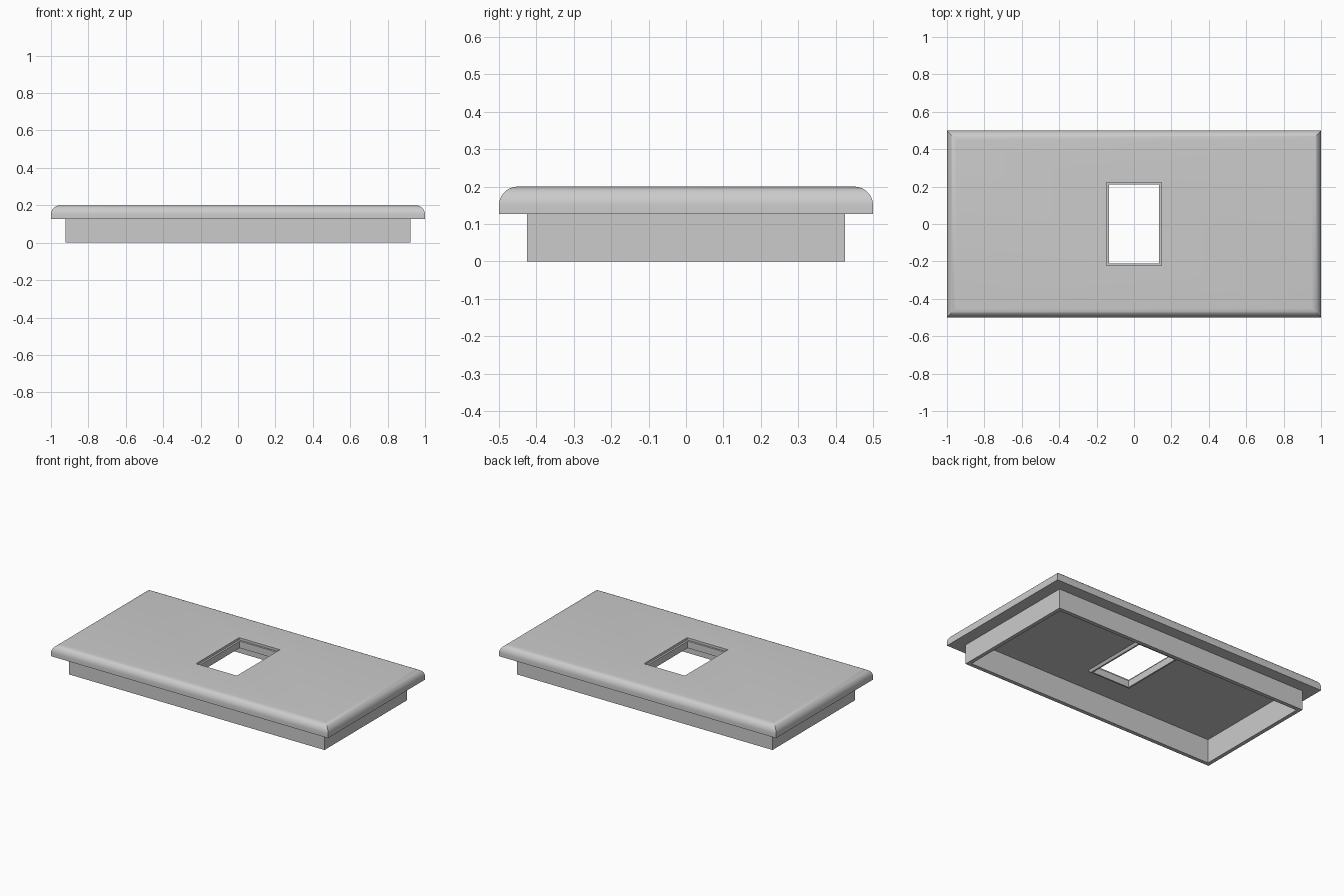
import bpy, bmesh, math

cube = bpy.data.objects.get("Cube")
if cube:
    bpy.data.objects.remove(cube, do_unlink=True)

grey = bpy.data.materials.new("plain grey")
grey.use_nodes = True
colour = (0.6, 0.6, 0.6, 1)
grey.diffuse_color = colour
grey.node_tree.nodes["Principled BSDF"].inputs["Base Color"].default_value = colour


def rect_loop(name, profile):
    """Sweep a closed profile of (half_x, half_y, z) around a mitred rectangle."""
    bm = bmesh.new()
    rings = [[bm.verts.new((sx * hx, sy * hy, z))
              for sx, sy in ((-1, -1), (1, -1), (1, 1), (-1, 1))]
             for hx, hy, z in profile]
    for i, a in enumerate(rings):
        b = rings[(i + 1) % len(rings)]
        for j in range(4):
            k = (j + 1) % 4
            bm.faces.new((a[j], a[k], b[k], b[j]))
    bmesh.ops.recalc_face_normals(bm, faces=bm.faces)
    mesh = bpy.data.meshes.new(name)
    bm.to_mesh(mesh)
    bm.free()
    mesh.materials.append(grey)
    ob = bpy.data.objects.new(name, mesh)
    bpy.context.collection.objects.link(ob)
    bpy.ops.object.select_all(action="DESELECT")
    ob.select_set(True)
    bpy.context.view_layer.objects.active = ob
    bpy.ops.object.shade_smooth_by_angle(angle=math.radians(30))
    return ob


TOP, UNDER, CEILING = 0.2, 0.127, 0.155
R = 0.05

# Lid: overhanging slab, rounded upper edge, stepped window through the middle
rounded = []
for i in range(9):
    a = math.radians(90 * i / 8)
    inset = R * (1 - math.cos(a))
    rounded.append((1 - inset, 0.5 - inset, TOP - R + R * math.sin(a)))
rect_loop("lid", [(0.897, 0.4, UNDER), (1, 0.5, UNDER)] + rounded + [
    (0.147, 0.222, TOP), (0.147, 0.222, 0.185),
    (0.135, 0.21, 0.185), (0.135, 0.21, CEILING), (0.897, 0.4, CEILING)])

# Skirt: thin wall below the lid
rect_loop("skirt", [(0.922, 0.425, 0), (0.922, 0.425, UNDER),
                    (0.897, 0.4, UNDER), (0.897, 0.4, 0)])

# Collar: low lip around the underside of the window
rect_loop("window_collar", [(0.135, 0.21, CEILING), (0.135, 0.21, 0.14),
                            (0.145, 0.22, 0.14), (0.155, 0.23, CEILING)])
